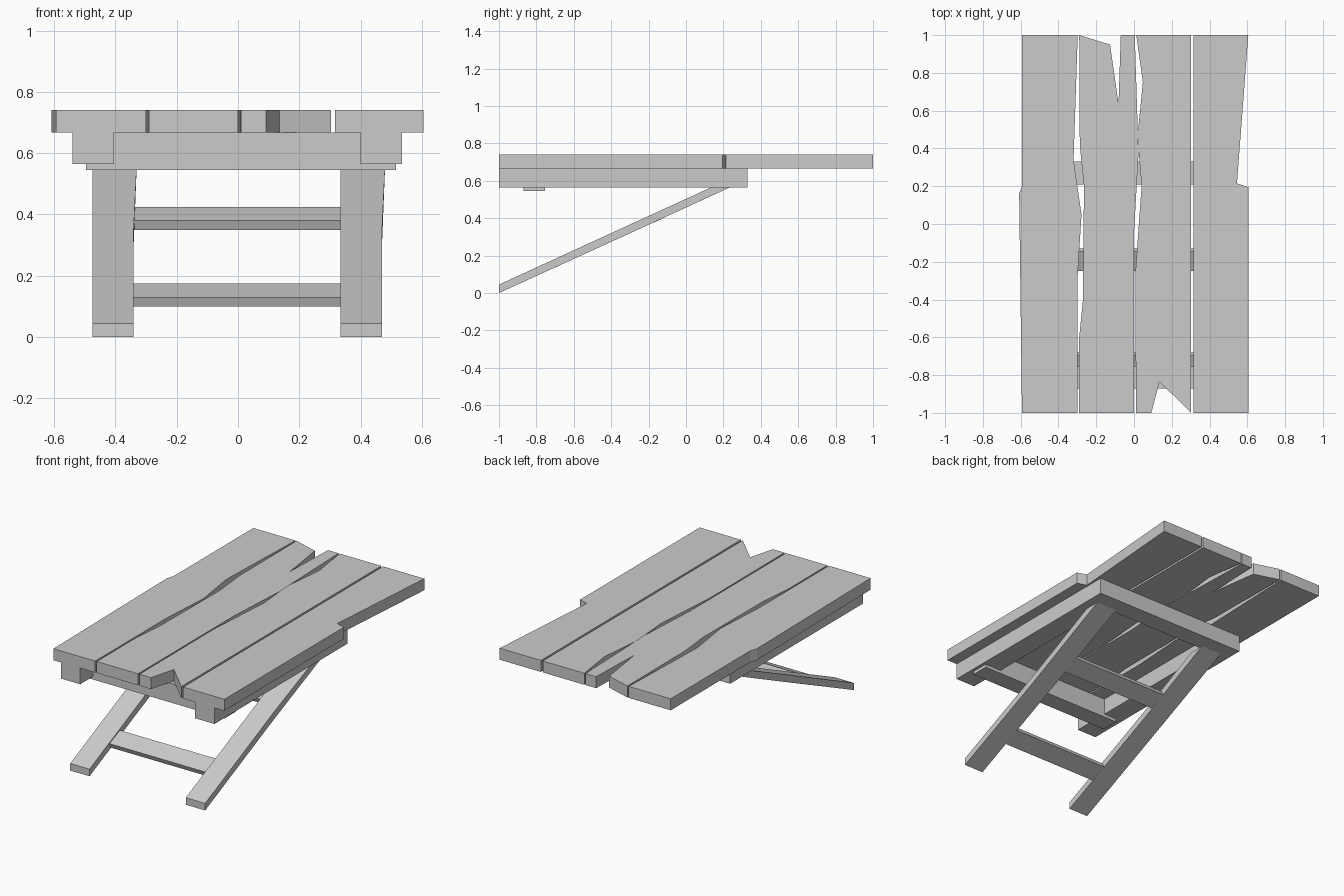
import bpy, bmesh

if "Cube" in bpy.data.objects:
    bpy.data.objects.remove(bpy.data.objects["Cube"])

def make_object(name, bm):
    bmesh.ops.recalc_face_normals(bm, faces=bm.faces)
    mesh = bpy.data.meshes.new(name)
    bm.to_mesh(mesh)
    bm.free()
    obj = bpy.data.objects.new(name, mesh)
    bpy.context.collection.objects.link(obj)
    return obj

def prism(name, points, offset):
    """Closed outline extruded along an offset vector."""
    bm = bmesh.new()
    face = bm.faces.new([bm.verts.new(p) for p in points])
    ext = bmesh.ops.extrude_face_region(bm, geom=[face], use_keep_orig=True)
    bmesh.ops.translate(bm, vec=offset,
                        verts=[g for g in ext["geom"] if isinstance(g, bmesh.types.BMVert)])
    return make_object(name, bm)

def box(name, x0, x1, y0, y1, z0, z1):
    return prism(name, [(x0, y0, z0), (x1, y0, z0), (x1, y1, z0), (x0, y1, z0)],
                 (0, 0, z1 - z0))

# Broken tabletop planks, outlined from above
planks = {
    "plank_left": [(-.593, -1), (-.30, -1), (-.30, -.3), (-.278, .05), (-.32, .34),
                   (-.298, 1), (-.593, 1), (-.593, .2), (-.608, .16)],
    "plank_mid_left": [(-.29, -1), (0, -1), (0, -.05), (.024, .38), (.02, .49), (.004, 1),
                       (-.07, 1), (-.082, .635), (-.127, .95), (-.29, 1), (-.287, .42),
                       (-.265, .2), (-.27, -.4), (-.29, -.6)],
    "plank_mid_right": [(.01, -1), (.092, -1), (.135, -.835), (.303, -1), (.303, 1),
                        (.012, 1), (.047, .75), (.021, .49), (.025, .38), (.04, .2),
                        (.008, -.25)],
    "plank_right": [(.316, -1), (.605, -1), (.605, .195), (.545, .215), (.605, 1), (.316, 1)],
}
for name, outline in planks.items():
    prism(name, [(x, y, .667) for x, y in outline], (0, 0, .073))

# Frame under the planks
box("frame_rail_left", -.54, -.405, -1, .33, .565, .667)
box("frame_rail_right", .40, .535, -1, .33, .565, .667)
box("frame_back_beam", -.405, .40, .21, .33, .565, .667)
box("frame_front_beam", -.495, .515, -.87, -.755, .545, .667)

# Sloping legs: stations of (lower y, lower z, upper y, upper z, right edge flare)
stations = [(-1, 0, -1, .045, 0), (-.32, .31, -.32, .357, 0), (.235, .565, .135, .565, .01)]
for side, x0, x1 in (("left", -.475, -.34), ("right", .335, .47)):
    bm = bmesh.new()
    rings = [[bm.verts.new(p) for p in ((x0, yl, zl), (x1 + f, yl, zl),
                                        (x1 + f, yu, zu), (x0, yu, zu))]
             for yl, zl, yu, zu, f in stations]
    for a, b in zip(rings, rings[1:]):
        for i in range(4):
            j = (i + 1) % 4
            bm.faces.new((a[i], a[j], b[j], b[i]))
    bm.faces.new(rings[0])
    bm.faces.new(rings[-1])
    make_object("leg_" + side, bm)

# Rungs tilted with the legs
rung = [(-.25, .38), (-.145, .425), (-.13, .395), (-.237, .35)]
for name, dy, dz in (("rung_upper", 0, 0), ("rung_lower", -.55, -.25)):
    prism(name, [(-.342, y + dy, z + dz) for y, z in rung], (.68, 0, 0))
